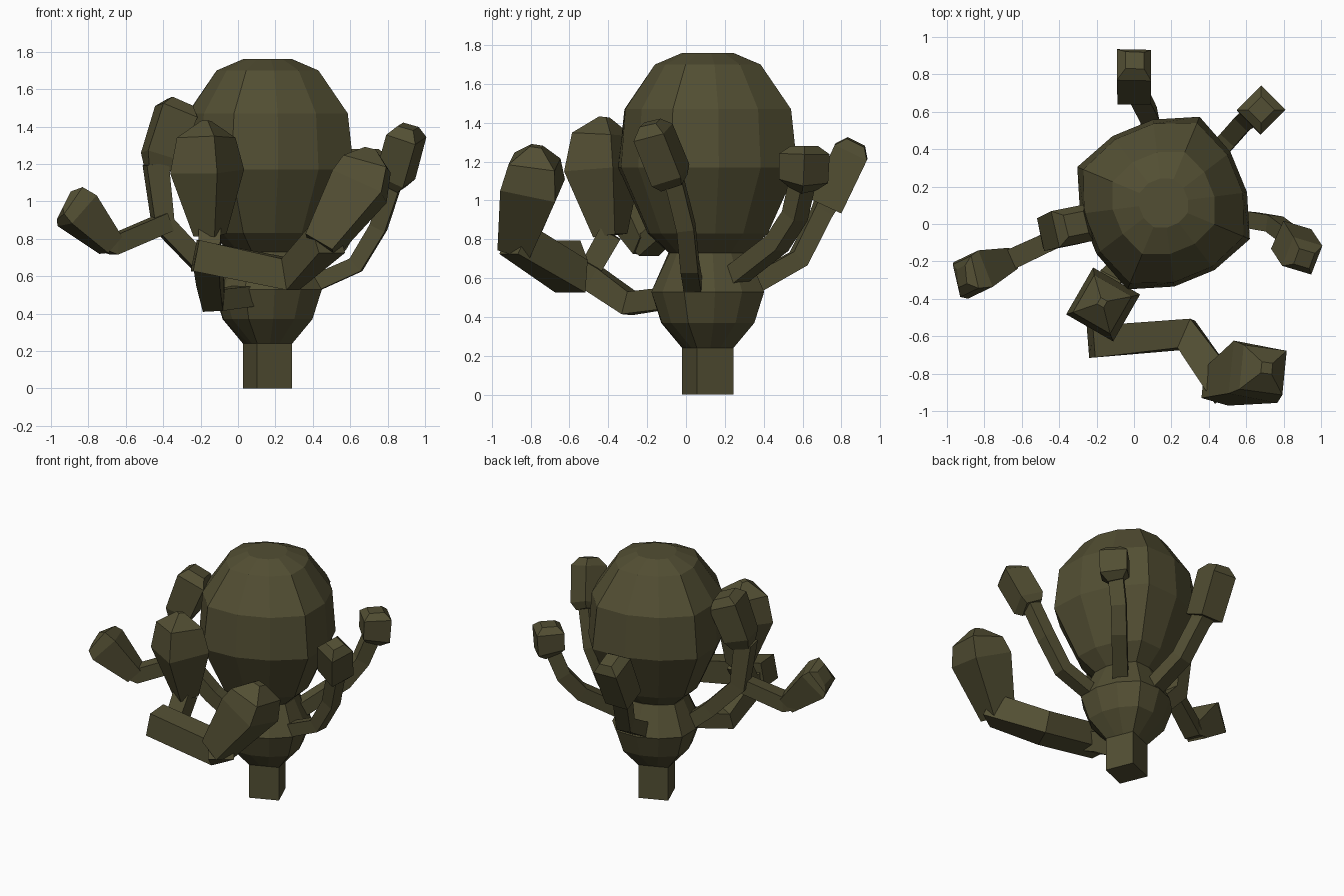
import bpy, bmesh, math
from mathutils import Vector as V

mat = bpy.data.materials.new("dark_olive")
mat.diffuse_color = (0.085, 0.077, 0.033, 1)


def skin(name, rings):
    """Join rings of points into a closed flat-shaded mesh."""
    bm = bmesh.new()
    vs = [[bm.verts.new(p) for p in r] for r in rings]
    n = len(rings[0])
    for a, b in zip(vs, vs[1:]):
        for i in range(n):
            j = (i + 1) % n
            bm.faces.new((a[i], a[j], b[j], b[i]))
    bm.faces.new(vs[0][::-1])
    bm.faces.new(vs[-1])
    bmesh.ops.recalc_face_normals(bm, faces=bm.faces)
    me = bpy.data.meshes.new(name)
    bm.to_mesh(me)
    bm.free()
    me.materials.append(mat)
    ob = bpy.data.objects.new(name, me)
    bpy.context.collection.objects.link(ob)
    return ob


def tube(name, pts, ref):
    """Square tube through (x, y, z, half_width); ref sets one side direction."""
    P = [V(p[:3]) for p in pts]
    ref = V(ref).normalized()
    rings = []
    for i, p in enumerate(P):
        d0 = (P[i] - P[i - 1]).normalized() if i else (P[1] - P[0]).normalized()
        d1 = (P[i + 1] - P[i]).normalized() if i < len(P) - 1 else d0
        d = (d0 + d1).normalized()
        u = (ref - d * ref.dot(d)).normalized()
        w = d.cross(u)
        h = pts[i][3]
        rings.append([p + (u * a + w * b) * h
                      for a, b in ((1, 1), (-1, 1), (-1, -1), (1, -1))])
    return skin(name, rings)


def body(name, prof):
    """Rounded-square lathe: (z, corner radius, side fullness)."""
    rings = []
    for z, r, m in prof:
        ring = []
        for k in range(12):
            a = math.radians(67.3 + 30 * k)
            q = r if k % 3 == 0 else r * m
            ring.append(V((0.158 + q * math.cos(a), 0.112 + q * math.sin(a), z)))
        rings.append(ring)
    return skin(name, rings)


# Stem, lower bulb and large head
body("stem", [(0, .143, .732), (.25, .143, .732)])
body("lower_bulb", [(.24, .143, .732), (.37, .26, .91), (.53, .315, .93), (.73, .22, .9)])
body("head", [(.72, .205, .9), (.83, .335, .9), (1.17, .5, .9), (1.47, .465, .92),
              (1.70, .295, .93), (1.76, .14, .95)])

# Front limb: root, then one stalk upward and one long arm sideways
tube("front_root", [(.08, -.08, .5, .055), (-.13, -.29, .47, .06), (-.15, -.48, .6, .065),
                    (-.16, -.66, .70, .07)], (1, -.3, 0))
tube("front_stalk", [(-.16, -.52, .6, .055), (-.15, -.39, .83, .06)], (1, 0, 0))
tube("front_club", [(-.15, -.39, .82, .065), (-.165, -.43, 1.16, .145),
                    (-.17, -.43, 1.34, .115), (-.17, -.42, 1.43, .02)], (.87, -.5, 0))
tube("front_long_arm", [(-.23, -.63, .71, .085), (.28, -.59, .61, .085),
                        (.48, -.88, .80, .085)], (0, 0, 1))
tube("front_right_club", [(.44, -.87, .76, .085), (.65, -.79, 1.08, .145),
                          (.69, -.78, 1.20, .12), (.71, -.77, 1.28, .03)], (1, -.1, 0))

# Left limb: root with an upright club and an outward club
tube("left_root", [(0, .06, .5, .05), (-.2, 0, .67, .05), (-.40, -.05, .88, .055),
                   (-.44, -.06, 1.2, .06)], (-.2, 1, 0))
tube("left_upper_club", [(-.43, -.05, 1.17, .06), (-.415, -.04, 1.24, .09),
                         (-.33, -.01, 1.48, .10), (-.31, 0, 1.53, .06)], (-.2, 1, 0))
tube("left_forearm", [(-.38, -.06, .89, .05), (-.66, -.19, .77, .055),
                      (-.72, -.21, .80, .06)], (.43, -.9, 0))
tube("left_outer_club", [(-.68, -.2, .765, .06), (-.86, -.27, .95, .105),
                         (-.90, -.28, .99, .09), (-.92, -.28, 1.0, .05)], (.43, -.9, 0))

# Right limb
tube("right_arm", [(.36, .04, .54, .045), (.63, .02, .66, .045), (.75, 0, .86, .045),
                   (.83, -.06, 1.1, .045)], (.1, 1, 0))
tube("right_club", [(.825, -.06, 1.09, .06), (.84, -.08, 1.13, .085),
                    (.90, -.17, 1.35, .085), (.91, -.185, 1.40, .045)], (.3, 1, 0))

# Back right limb
tube("back_right_arm", [(.28, .2, .57, .05), (.52, .47, .78, .05), (.60, .56, .92, .05),
                        (.66, .6, 1.1, .05)], (1, -1, 0))
tube("back_right_club", [(.66, .6, 1.06, .05), (.675, .605, 1.10, .09),
                         (.68, .61, 1.24, .092), (.68, .61, 1.28, .05)], (1, -1, 0))

# Back limb
tube("back_arm", [(.12, .33, .56, .05), (.08, .58, .70, .05), (.02, .70, .94, .05),
                  (0, .74, 1.02, .06)], (1, .2, 0))
tube("back_club", [(0, .72, .97, .088), (0, .85, 1.25, .092), (.005, .875, 1.30, .05)],
     (1, 0, 0))
